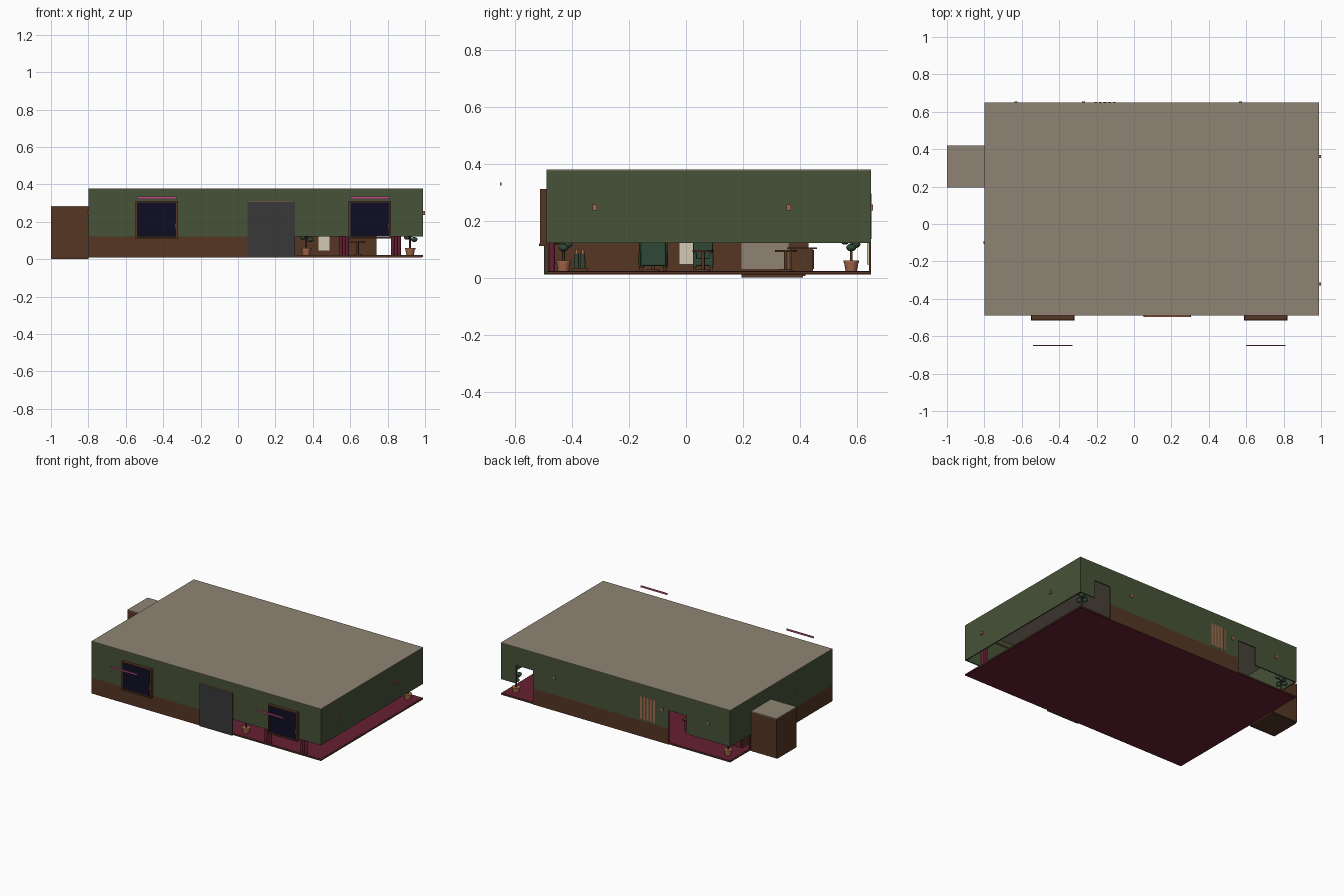
import bpy, bmesh, math
from mathutils import Matrix, Vector

if "Cube" in bpy.data.objects:
    bpy.data.objects.remove(bpy.data.objects["Cube"])


def lin(c):
    c /= 255
    return c / 12.92 if c <= 0.04045 else ((c + 0.055) / 1.055) ** 2.4


def mat(name, r, g, b):
    m = bpy.data.materials.new(name)
    m.diffuse_color = (lin(r), lin(g), lin(b), 1)
    m.use_nodes = True
    m.node_tree.nodes["Principled BSDF"].inputs["Base Color"].default_value = m.diffuse_color
    return m


GREEN = mat("wall green", 70, 82, 56)
BROWN = mat("wood brown", 85, 54, 36)
BEIGE = mat("ceiling beige", 143, 132, 115)
RED = mat("crimson", 103, 31, 50)
GREY = mat("door grey", 57, 57, 58)
NAVY = mat("glass navy", 14, 13, 36)
COPPER = mat("copper", 165, 105, 75)
CREAM = mat("cream", 212, 202, 180)
PINK = mat("neon pink", 190, 85, 130)
LEAF = mat("leaf green", 48, 72, 54)


def finish(name, bm, m):
    me = bpy.data.meshes.new(name)
    bm.to_mesh(me)
    bm.free()
    me.materials.append(m)
    ob = bpy.data.objects.new(name, me)
    bpy.context.collection.objects.link(ob)
    return ob


def box(name, x0, x1, y0, y1, z0, z1, m, bevel=0):
    bm = bmesh.new()
    bmesh.ops.create_cube(bm, size=1)
    for v in bm.verts:
        v.co = Vector(((x0 + x1) / 2 + v.co.x * (x1 - x0),
                       (y0 + y1) / 2 + v.co.y * (y1 - y0),
                       (z0 + z1) / 2 + v.co.z * (z1 - z0)))
    ob = finish(name, bm, m)
    if bevel:
        b = ob.modifiers.new("soft edges", 'BEVEL')
        b.width, b.segments = bevel, 2
    return ob


def cone(name, x, y, z0, z1, r0, r1, m, seg=16):
    bm = bmesh.new()
    bmesh.ops.create_cone(bm, cap_ends=True, segments=seg, radius1=r0, radius2=r1, depth=z1 - z0,
                          matrix=Matrix.Translation((x, y, (z0 + z1) / 2)))
    for f in bm.faces:
        f.smooth = len(f.verts) == 4
    return finish(name, bm, m)


X0, X1, Y0, Y1 = -0.80, 0.99, -0.49, 0.65
T = 0.008                      # wall thickness
ZF, ZW, ZD, ZT = 0.023, 0.122, 0.25, 0.376

# floor with wooden edge, and roof
box("floor_edge", X0, X1, Y0, Y1, 0.012, 0.022, BROWN)
box("carpet", X0 + 0.006, X1 - 0.006, Y0 + 0.006, Y1 - 0.006, 0.01, ZF, RED)
box("roof", X0, X1, Y0, Y1, ZT, 0.379, BEIGE)

# green upper walls
box("front_upper_wall", X0, X1, Y0, Y0 + T, ZW, ZT, GREEN)
box("right_upper_wall", X1 - T, X1, Y0 + T, Y1 - T, ZW, ZT, GREEN)
box("left_upper_wall", X0, X0 + T, Y0 + T, Y1 - T, ZW, ZT, GREEN)
box("back_top_wall", X0, X1, Y1 - T, Y1, ZD, ZT, GREEN)
for a, b in ((X0, -0.46), (-0.32, 0.74), (0.87, X1)):
    box("back_upper_wall", a, b, Y1 - T, Y1, ZW, ZD, GREEN)

# brown lower walls, left open along the right side and some corners
box("front_wainscot", X0, 0.30, Y0, Y0 + T, 0.01, ZW, BROWN)
box("back_wainscot", -0.32, 0.74, Y1 - T, Y1, 0.01, ZW, BROWN)
box("left_wainscot", X0, X0 + T, Y0 + T, 0.43, 0.01, ZW, BROWN)

# alcove on the left side
box("alcove", -1.0, X0, 0.195, 0.42, 0.006, 0.28, BROWN)
box("alcove_roof", -1.0, X0, 0.195, 0.42, 0.28, 0.285, BEIGE)
box("alcove_base", -1.0, X0, 0.195, 0.41, 0.0, 0.006, BROWN)
box("alcove_lining", X0 + T, X0 + T + 0.004, 0.195, 0.36, 0.03, 0.24, BEIGE)

# front door
box("front_door", 0.05, 0.305, -0.498, Y0, 0.01, 0.308, GREY)
box("door_lintel", 0.055, 0.30, -0.496, Y0, 0.308, 0.311, COPPER)

# windows with frames, sills, curtains and hanging neon bars
for cx in (-0.435, 0.705):
    w = 0.108
    box("window_glass", cx - w, cx + w, -0.504, Y0, 0.12, 0.305, NAVY)
    for s in (-1, 1):
        e = cx + s * (w + 0.001)
        box("window_jamb", e - 0.005, e + 0.005, -0.512, Y0, 0.115, 0.311, BROWN)
    box("window_head", cx - w, cx + w, -0.512, Y0, 0.303, 0.311, BROWN)
    box("window_sill", cx - w - 0.008, cx + w + 0.008, -0.516, Y0, 0.111, 0.119, BROWN)
    box("window_handle", cx + 0.097, cx + 0.103, -0.509, -0.503, 0.165, 0.19, BROWN)
    for s in (-1, 1):
        for i in range(3):
            c = cx + s * (0.122 + i * 0.017)
            cone("curtain_fold", c, -0.47, ZF, 0.33, 0.010, 0.009, RED, 10)
    box("curtain_rail", cx - 0.18, cx + 0.18, -0.475, -0.467, 0.33, 0.337, COPPER)
    box("neon_bar", cx - 0.105, cx + 0.105, -0.653, -0.647, 0.323, 0.334, PINK)

# wall lamps poking through the walls
for y in (-0.32, 0.36):
    box("right_lamp", 0.96, 1.0, y - 0.008, y + 0.008, 0.235, 0.257, COPPER)
for x in (-0.63, -0.27, 0.57):
    box("back_lamp", x - 0.008, x + 0.008, 0.62, 0.656, 0.235, 0.257, COPPER)
box("left_lamp", -0.805, -0.77, -0.108, -0.092, 0.235, 0.257, COPPER)

# slatted copper panel on the back wall
for i in range(5):
    x = -0.205 + i * 0.025
    box("panel_slat", x - 0.007, x + 0.007, Y1 - T, Y1 + 0.001, 0.135, 0.295, COPPER)

# cream posters on the inner walls
box("back_poster", 0.43, 0.49, 0.636, 0.642, 0.045, 0.2, CREAM)
box("left_poster", -0.792, -0.786, -0.025, 0.025, 0.045, 0.2, CREAM)

# bar counter with crimson panels
box("counter", -0.75, -0.30, 0.37, 0.445, ZF, 0.10, BROWN)
box("counter_top", -0.76, -0.29, 0.355, 0.46, 0.10, 0.106, BROWN)
for i in range(4):
    x = -0.745 + i * 0.111
    box("counter_panel", x, x + 0.10, 0.445, 0.449, 0.03, 0.097, RED)

# potted plants
for x, y in ((0.365, -0.43), (0.92, 0.58), (-0.735, 0.58)):
    cone("plant_pot", x, y, ZF, 0.052, 0.020, 0.025, COPPER)
    cone("pot_rim", x, y, 0.052, 0.060, 0.028, 0.028, COPPER)
    cone("plant_stem", x, y, 0.058, 0.15, 0.005, 0.004, BROWN, 8)
    bm = bmesh.new()
    for i in range(7):
        a = i * 2.4
        p = Matrix.Translation((x + 0.022 * math.cos(a), y + 0.022 * math.sin(a), 0.105 + i * 0.012))
        bmesh.ops.create_icosphere(bm, subdivisions=2, radius=0.018,
                                   matrix=p @ Matrix.Diagonal((1, 1, 0.75, 1)))
    for f in bm.faces:
        f.smooth = True
    finish("plant_leaves", bm, LEAF)


# armchairs; s is the side the chair faces along x
def chair(x, y, w, s):
    h = w / 2
    xs = sorted((x - s * 0.045, x - s * 0.025))
    box("chair_seat", x - 0.04, x + 0.04, y - h, y + h, 0.04, 0.068, LEAF, 0.006)
    box("chair_back", xs[0], xs[1], y - h, y + h, 0.04, 0.135, LEAF, 0.006)
    for k in (-1, 1):
        c = y + k * (h - 0.006)
        box("chair_arm", x - 0.04, x + 0.04, c - 0.007, c + 0.007, 0.035, 0.088, LEAF, 0.004)
        for j in (-0.03, 0.03):
            box("chair_leg", x + j - 0.004, x + j + 0.004, c - 0.004, c + 0.004, ZF, 0.04, BROWN)


chair(0.05, -0.115, 0.10, 1)
chair(-0.30, 0.06, 0.07, 1)
chair(0.22, -0.115, 0.09, -1)


# round tables
for x, y in ((0.135, -0.115), (-0.20, 0.06), (0.64, 0.35)):
    cone("table_foot", x, y, ZF, 0.028, 0.025, 0.022, BROWN)
    cone("table_post", x, y, 0.028, 0.09, 0.006, 0.006, BROWN, 10)
    cone("table_top", x, y, 0.09, 0.097, 0.038, 0.038, BROWN, 24)

# small stand with bottles near the front wall
box("bottle_stand", -0.03, 0.03, -0.40, -0.345, ZF, 0.033, BROWN)
for y in (-0.384, -0.362):
    cone("bottle", 0, y, 0.033, 0.085, 0.009, 0.008, LEAF, 12)
    cone("bottle_neck", 0, y, 0.085, 0.10, 0.006, 0.004, COPPER, 12)
